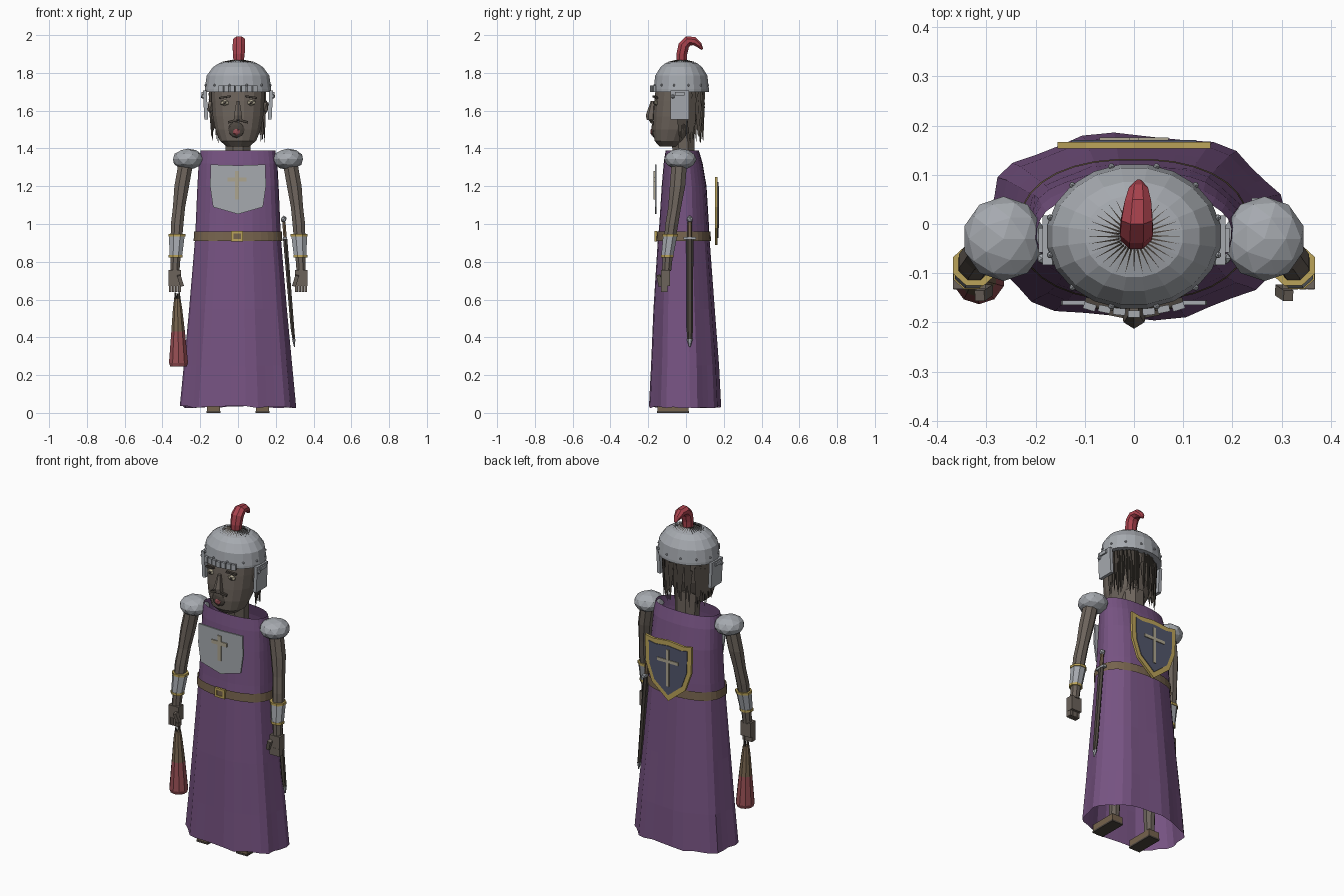
import bpy, bmesh, math, random
from mathutils import Vector, Matrix

if "Cube" in bpy.data.objects:
    bpy.data.objects.remove(bpy.data.objects["Cube"])
random.seed(4)
TAU = math.tau


def material(name, *rgb):
    m = bpy.data.materials.new(name)
    m.use_nodes = True
    m.diffuse_color = (*rgb, 1)
    m.node_tree.nodes["Principled BSDF"].inputs["Base Color"].default_value = (*rgb, 1)
    return m


purple = material("purple cloth", .18, .085, .22)
steel = material("steel", .38, .40, .43)
skin = material("weathered skin", .15, .125, .105)
leather = material("brown leather", .18, .125, .075)
gold = material("gold", .50, .37, .10)
red = material("plume red", .40, .055, .075)
navy = material("slate blue", .085, .095, .15)
cream = material("pale cream", .42, .38, .28)
dark = material("dark hair", .07, .058, .048)
wine = material("dull red", .30, .075, .085)


def finish(name, bm, mat):
    bmesh.ops.recalc_face_normals(bm, faces=bm.faces[:])
    mesh = bpy.data.meshes.new(name)
    bm.to_mesh(mesh)
    bm.free()
    mesh.materials.append(mat)
    ob = bpy.data.objects.new(name, mesh)
    bpy.context.collection.objects.link(ob)
    return ob


def loft(name, mat, rings, sides=8, power=2, caps=True, fold=0, side=1):
    """Join rings (x, y, z, rx, ry, tilt) into a tube."""
    bm = bmesh.new()
    loops = []
    for i, (x, y, z, rx, ry, *tilt) in enumerate(rings):
        turn = Matrix.Rotation(tilt[0] if tilt else 0, 3, 'X')
        wave = fold * (1 - i / len(rings))
        loop = []
        for k in range(sides):
            a = TAU * (k + .5) / sides
            f = 1 + wave * (-1) ** (k // 2)
            c, s = math.cos(a), math.sin(a)
            p = Vector((rx * f * math.copysign(abs(c) ** (2 / power), c),
                        ry * f * math.copysign(abs(s) ** (2 / power), s), 0))
            loop.append(bm.verts.new(turn @ p + Vector((x * side, y, z))))
        loops.append(loop)
    for lo, hi in zip(loops, loops[1:]):
        for k in range(sides):
            n = (k + 1) % sides
            bm.faces.new((lo[k], lo[n], hi[n], hi[k]))
    if caps:
        bm.faces.new(loops[0])
        bm.faces.new(loops[-1])
    return finish(name, bm, mat)


def box(name, mat, loc, size, rot=(0, 0, 0)):
    bm = bmesh.new()
    bmesh.ops.create_cube(bm, size=1)
    bmesh.ops.scale(bm, vec=size, verts=bm.verts)
    ob = finish(name, bm, mat)
    ob.location, ob.rotation_euler = loc, rot
    return ob


def ball(name, mat, loc, size, detail=2):
    bm = bmesh.new()
    bmesh.ops.create_icosphere(bm, subdivisions=detail, radius=1)
    bmesh.ops.scale(bm, vec=size, verts=bm.verts)
    ob = finish(name, bm, mat)
    ob.location = loc
    return ob


def plate(name, mat, half, y, depth, grow=1.0, mid=0.0):
    """Extrude a mirrored (x, z) half outline along y."""
    pts = half + [(-x, z) for x, z in reversed(half) if x > 0]
    bm = bmesh.new()
    face = bm.faces.new([bm.verts.new((x * grow, y, mid + (z - mid) * grow)) for x, z in pts])
    out = bmesh.ops.extrude_face_region(bm, geom=[face])["geom"]
    bmesh.ops.translate(bm, vec=(0, depth, 0), verts=[v for v in out if isinstance(v, bmesh.types.BMVert)])
    return finish(name, bm, mat)


def strands(name, mat, pairs, width):
    """Many thin tapering spikes in one mesh."""
    bm = bmesh.new()
    for root, tip in pairs:
        axis = (tip - root).to_track_quat('Z', 'Y')
        base = [bm.verts.new(root + axis @ Vector((math.cos(TAU * k / 3), math.sin(TAU * k / 3), 0)) * width)
                for k in range(3)]
        end = bm.verts.new(tip)
        bm.faces.new(base)
        for k in range(3):
            bm.faces.new((base[k], base[(k + 1) % 3], end))
    return finish(name, bm, mat)


# Robe, belt and buckle
robe = loft("robe", purple, [
    (0, -.005, .03, .302, .187), (0, -.005, .25, .282, .177), (0, -.01, .55, .255, .16),
    (0, -.012, .91, .226, .136), (0, -.01, 1.0, .222, .13), (0, -.01, 1.2, .214, .118),
    (0, -.015, 1.32, .208, .103), (0, -.02, 1.39, .198, .088)], 32, 2.3, False, .025)
for v in robe.data.vertices:
    if v.co.z < .05:
        v.co.z += random.uniform(-.006, .008)
loft("belt", leather, [(0, -.012, .91, .236, .145), (0, -.012, .96, .233, .142)], 32, 2.3, False)
box("buckle_centre", leather, (-.005, -.16, .935), (.04, .008, .03))
for s in (-1, 1):
    box("buckle_side", gold, (-.005 + s * .026, -.161, .935), (.012, .014, .054))
    box("buckle_bar", gold, (-.005, -.161, .935 + s * .021), (.05, .014, .012))

# Breastplate with cross
plate("breastplate", steel, [(0, 1.31), (.145, 1.315), (.148, 1.2), (.132, 1.09), (0, 1.052)], -.155, -.01)
box("breast_cross_upright", cream, (-.005, -.167, 1.205), (.022, .008, .15))
box("breast_cross_arm", cream, (-.005, -.167, 1.235), (.1, .008, .022))

# Shield on the back
heater = [(0, 1.25), (.1, 1.24), (.155, 1.25), (.15, 1.09), (.11, .98), (0, .89)]
plate("shield_rim", gold, heater, .153, .014)
plate("shield_face", navy, heater, .166, .005, .82, 1.09)
box("shield_cross_upright", cream, (0, .173, 1.09), (.018, .006, .22))
box("shield_cross_arm", cream, (0, .173, 1.13), (.14, .006, .018))

# Head and face
loft("neck", skin, [(0, -.01, 1.2, .09, .06), (0, -.01, 1.34, .07, .06), (0, -.02, 1.5, .075, .07)])
loft("head", skin, [
    (0, -.085, 1.41, .06, .055), (0, -.085, 1.44, .098, .083), (0, -.07, 1.5, .122, .105),
    (0, -.055, 1.57, .136, .12), (0, -.045, 1.65, .142, .125), (0, -.035, 1.74, .145, .125)], 16, 2.2)
loft("nose", skin, [(0, -.185, 1.55, .026, .022), (0, -.187, 1.575, .024, .026),
                    (0, -.175, 1.65, .01, .012)], 6)
ball("open_mouth", dark, (-.008, -.168, 1.5), (.044, .016, .044))
ball("tongue", wine, (-.008, -.18, 1.488), (.022, .01, .02), 1)
for s in (-1, 1):
    ball("eye", cream, (s * .07, -.158, 1.642), (.027, .012, .017), 1)
    ball("pupil", dark, (s * .07, -.169, 1.642), (.009, .006, .009), 1)
    box("eyebrow", dark, (s * .07, -.163, 1.672), (.06, .014, .01), (0, s * .15, s * .25))
    box("moustache", dark, (s * .027, -.183, 1.545), (.05, .014, .012), (0, s * .25, s * .2))
    ball("ear", skin, (s * .145, -.035, 1.62), (.018, .028, .04), 1)

# Hair hanging down the back and sides
locks = []
for k in range(110):
    a = random.uniform(-.12, math.pi + .12)
    root = Vector((.142 * math.cos(a), -.03 + .118 * math.sin(a), random.uniform(1.62, 1.72)))
    locks.append((root, Vector((root.x * 1.0, root.y + .005, random.uniform(1.42, 1.52)))))
strands("hair", dark, locks, .014)

# Helmet
C = -.025
loft("helmet", steel, [
    (0, C, 1.7, .178, .148), (0, C, 1.715, .178, .148), (0, C, 1.785, .168, .14), (0, C, 1.83, .135, .112),
    (0, C, 1.852, .1, .084), (0, C, 1.865, .04, .034)], 20)
crest = []
for k in range(32):
    a = TAU * k / 32
    d = Vector((math.cos(a), math.sin(a) * .84, 0))
    crest.append((d * .03 + Vector((0, C, 1.867)), d * .095 + Vector((0, C, 1.856))))
strands("crest_spokes", dark, crest, .003)
for k in range(12):
    a = TAU * (k + .5) / 12
    ball("helmet_rivet", steel, (.177 * math.cos(a), C + .147 * math.sin(a), 1.735), (.007, .007, .007), 1)
for k in range(-3, 4):
    box("brow_tab", steel, (k * .03, -.183 + abs(k) * .005, 1.715), (.025, .014, .034), (0, 0, k * .1))
for s in (-1, 1):
    box("cheek_guard", steel, (s * .172, -.033, 1.63), (.02, .1, .155), (0, s * .05, 0))
    ball("guard_knob", steel, (s * .186, -.07, 1.675), (.012, .012, .012), 1)
    box("guard_hinge", steel, (s * .185, -.033, 1.69), (.018, .05, .02))

# Curled plume
loft("plume", red, [
    (.003, -.022, 1.85, .028, .03, 0), (.004, -.022, 1.9, .034, .031, 0), (.005, -.012, 1.945, .036, .031, -.35),
    (.006, .012, 1.97, .034, .029, -1.1), (.008, .045, 1.968, .029, .024, -1.8),
    (.009, .07, 1.948, .021, .017, -2.3), (.01, .086, 1.925, .007, .006, -2.5)], 8)

# Arms, pauldrons, bracers and hands
for s, tag in ((1, "left"), (-1, "right")):
    ball(tag + "_pauldron", steel, (s * .265, -.03, 1.343), (.083, .086, .056))
    loft(tag + "_arm", skin, [
        (.275, -.035, 1.33, .042, .044), (.298, -.045, 1.2, .042, .044), (.312, -.06, 1.09, .035, .037),
        (.322, -.075, 1.0, .036, .037), (.33, -.095, .85, .03, .03), (.334, -.103, .75, .026, .026)], 8, side=s)
    loft(tag + "_bracer", steel, [(.323, -.083, .945, .045, .041), (.33, -.1, .825, .036, .034)], 8, side=s)
    for x, y, z, r in ((.323, -.084, .94, .048), (.33, -.099, .83, .04)):
        loft(tag + "_bracer_ring", gold, [(x, y, z - .007, r, r - .004), (x, y, z + .007, r, r - .004)], 8, side=s)
    box(tag + "_palm", skin, (s * .335, -.108, .715), (.066, .048, .085))
    for k in range(4):
        box(tag + "_finger", skin, (s * (.31 + k * .0165), -.116, .663), (.014, .034, .045))
    box(tag + "_thumb", skin, (s * .305, -.14, .7), (.02, .022, .06), (.2, s * .3, 0))

# Club under the right hand
loft("club_head", wine, [(-.315, -.11, .245, .046, .046), (-.315, -.11, .265, .053, .053),
                         (-.317, -.11, .43, .038, .038)], 10)
loft("club_neck", leather, [(-.317, -.11, .43, .038, .038), (-.32, -.11, .55, .026, .026),
                            (-.321, -.11, .605, .018, .018)], 10)
strands("club_bristles", dark, [
    (Vector((-.321 + .014 * math.cos(k), -.11 + .014 * math.sin(k), .59)),
     Vector((-.321 + .012 * math.cos(k), -.11 + .012 * math.sin(k), random.uniform(.62, .66)))) for k in range(9)], .005)

# Sword and scabbard on the left hip
loft("scabbard", dark, [(.296, .02, .385, .008, .014), (.288, .02, .45, .011, .017),
                        (.25, .02, .92, .013, .019)], 6)
loft("scabbard_tip", steel, [(.299, .02, .35, .003, .004), (.295, .02, .39, .01, .016)], 6)
box("sword_guard", steel, (.249, .02, .925), (.02, .065, .014))
loft("sword_grip", leather, [(.249, .02, .93, .01, .011), (.243, .02, 1.01, .01, .011)], 6)
ball("sword_pommel", steel, (.242, .02, 1.025), (.017, .018, .02), 1)

# Legs and shoes
for s in (-1, 1):
    loft("leg", skin, [(.125, -.02, .03, .028, .03), (.12, -.015, .3, .038, .04), (.1, -.01, .9, .06, .06)], 8, side=s)
    box("shoe", leather, (s * .13, -.068, .028), (.07, .165, .04))
    box("shoe_sole", dark, (s * .13, -.068, .005), (.074, .17, .01))
